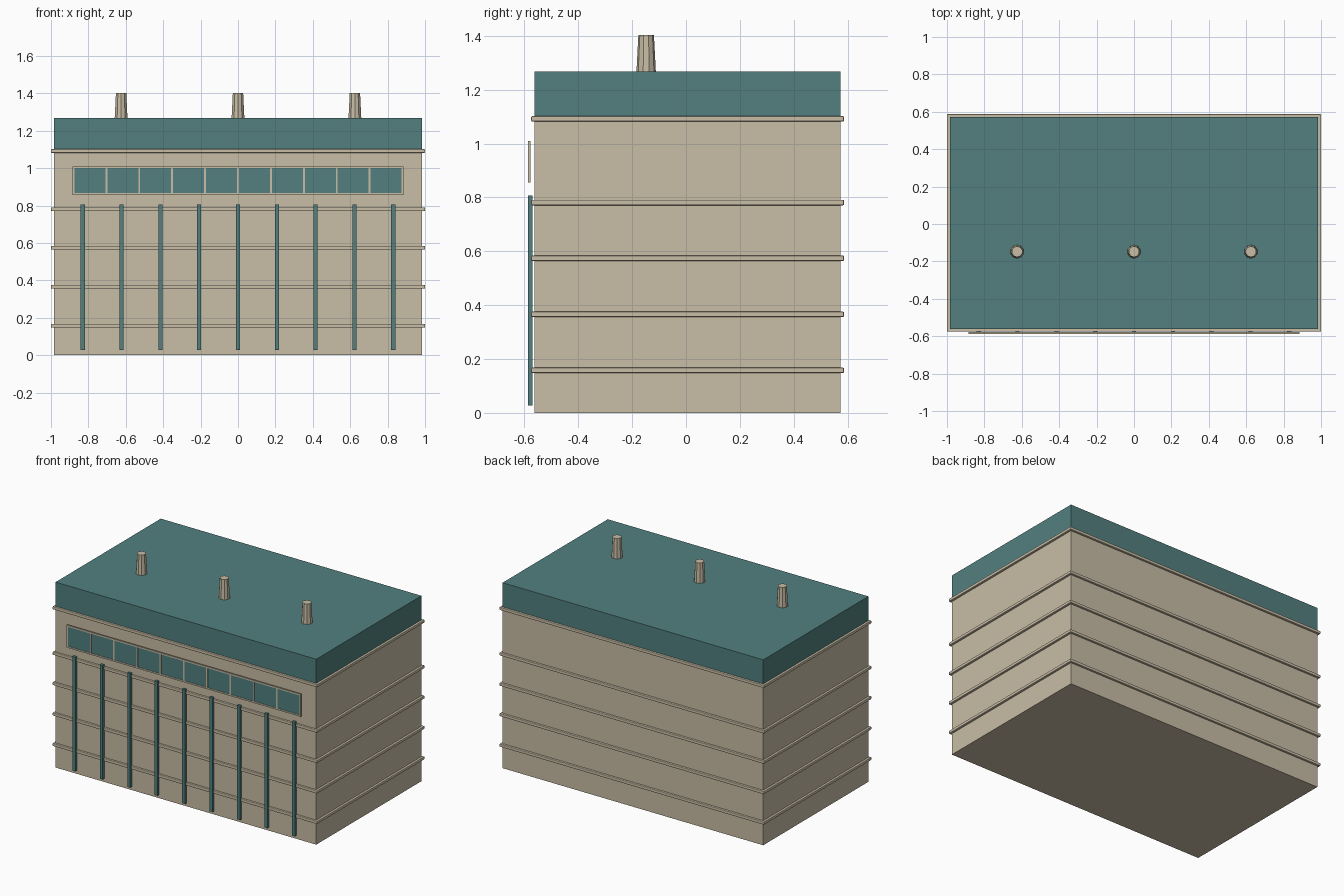
import bpy
import bmesh
from mathutils import Matrix, Vector

cube = bpy.data.objects.get("Cube")
if cube:
    bpy.data.objects.remove(cube, do_unlink=True)


def make_material(name, colour):
    mat = bpy.data.materials.new(name)
    mat.use_nodes = True
    mat.diffuse_color = (*colour, 1)
    bsdf = mat.node_tree.nodes["Principled BSDF"]
    bsdf.inputs["Base Color"].default_value = (*colour, 1)
    bsdf.inputs["Roughness"].default_value = 0.8
    return mat


STONE = make_material("warm stone", (0.58, 0.51, 0.38))
TEAL = make_material("muted teal", (0.084, 0.216, 0.212))


def finish(name, bm, mat):
    mesh = bpy.data.meshes.new(name)
    bm.to_mesh(mesh)
    bm.free()
    mesh.materials.append(mat)
    obj = bpy.data.objects.new(name, mesh)
    bpy.context.collection.objects.link(obj)
    return obj


def box(name, x, y, z, mat, bevel=0):
    """Box from (min, max) pairs along each axis."""
    lo, hi = Vector((x[0], y[0], z[0])), Vector((x[1], y[1], z[1]))
    bm = bmesh.new()
    bmesh.ops.create_cube(bm, size=1, matrix=Matrix.Translation((lo + hi) / 2)
                          @ Matrix.Diagonal((*(hi - lo), 1)))
    obj = finish(name, bm, mat)
    if bevel:
        mod = obj.modifiers.new("edge bevel", 'BEVEL')
        mod.width = bevel
        mod.segments = 2
    return obj


# Main block and roof storey
WALL_X, WALL_Y = (-0.985, 0.985), (-0.562, 0.573)
ROOF_Z = 1.267
box("building_body", WALL_X, WALL_Y, (0, 1.1), STONE)
box("roof_block", WALL_X, WALL_Y, (1.1, ROOF_Z), TEAL)

# Ledges wrapping each floor
for i, z in enumerate((0.158, 0.366, 0.574, 0.781, 1.092)):
    box(f"floor_ledge_{i + 1}", (-1, 1), (-0.575, 0.587),
        (z - 0.01, z + 0.01), STONE, bevel=0.004)

# Vertical fins on the front
for i in range(9):
    x = (i - 4) * 0.2075
    box(f"front_fin_{i + 1}", (x - 0.011, x + 0.011), (-0.587, -0.57),
        (0.027, 0.807), TEAL)

# Window strip: backing, rim, panes and mullions
FRAME_X, FRAME_LOW, FRAME_HIGH, RIM = 0.885, 0.856, 1.01, 0.01
FRAME_Y = (-0.587, -0.577)
box("window_backing", (-FRAME_X, FRAME_X), (-0.58, -0.577),
    (FRAME_LOW, FRAME_HIGH), STONE)
box("window_sill", (-FRAME_X, FRAME_X), FRAME_Y, (FRAME_LOW, FRAME_LOW + RIM), STONE)
box("window_head", (-FRAME_X, FRAME_X), FRAME_Y, (FRAME_HIGH - RIM, FRAME_HIGH), STONE)
PANES = 10
pitch = 2 * (FRAME_X - RIM / 2) / PANES
for i in range(PANES + 1):
    x = (i - PANES / 2) * pitch
    box(f"window_mullion_{i + 1}", (x - RIM / 2, x + RIM / 2), FRAME_Y,
        (FRAME_LOW + RIM, FRAME_HIGH - RIM), STONE)
    if i < PANES:
        box(f"window_pane_{i + 1}", (x + RIM / 2, x + pitch - RIM / 2),
            (-0.584, -0.58), (FRAME_LOW + RIM, FRAME_HIGH - RIM), TEAL)

# Tapered roof chimneys
CHIMNEY_TOP = 1.403
for name, x in (("right", -0.625), ("middle", 0), ("left", 0.625)):
    bm = bmesh.new()
    bmesh.ops.create_cone(
        bm, cap_ends=True, segments=10, radius1=0.036, radius2=0.029,
        depth=CHIMNEY_TOP - ROOF_Z,
        matrix=Matrix.Translation((x, -0.148, (CHIMNEY_TOP + ROOF_Z) / 2)))
    finish(f"chimney_{name}", bm, STONE)
